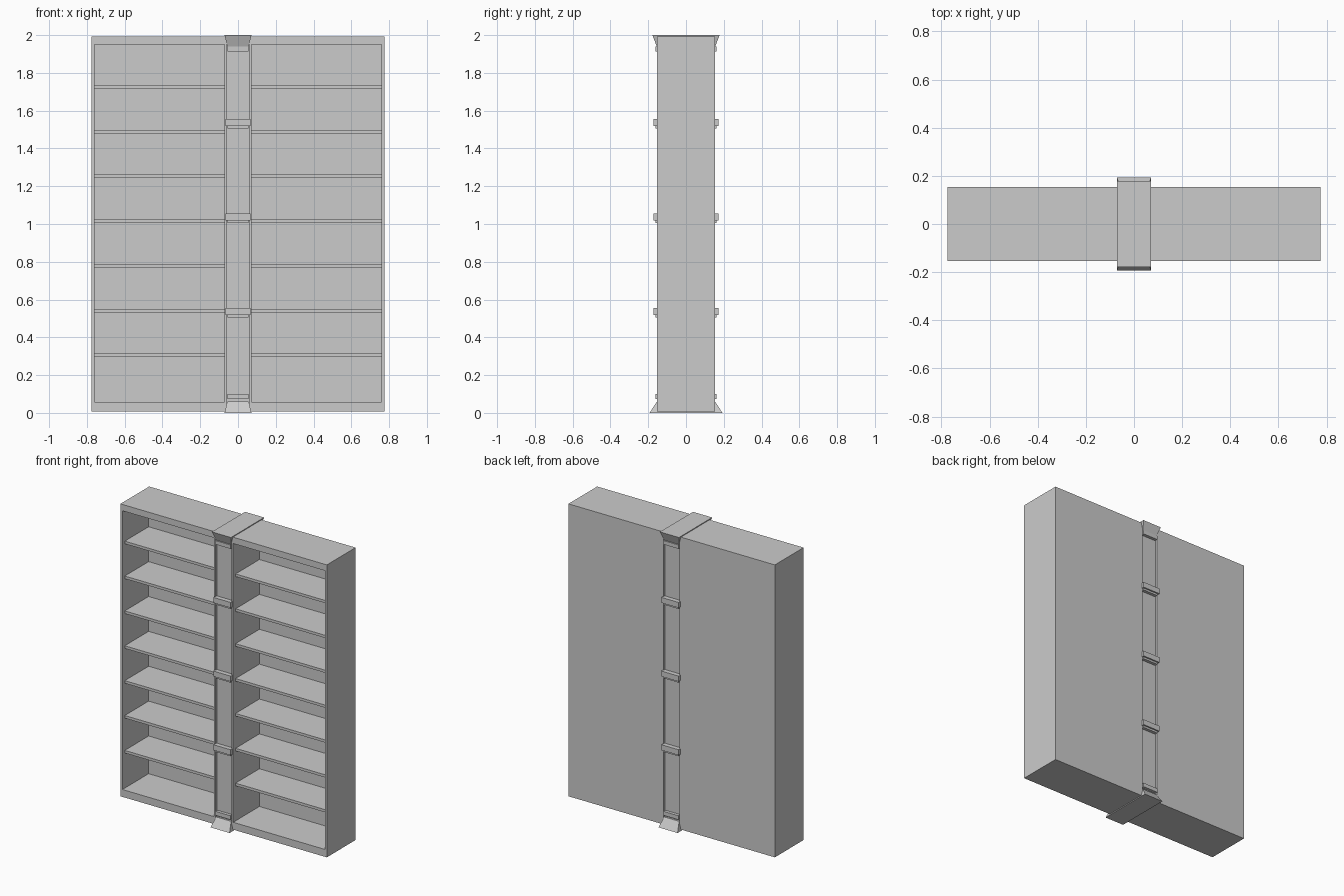
import bpy, bmesh
from mathutils import Vector

if "Cube" in bpy.data.objects:
    bpy.data.objects.remove(bpy.data.objects["Cube"])


def add_box(bm, lo, hi):
    v = bmesh.ops.create_cube(bm, size=1)["verts"]
    lo, hi = Vector(lo), Vector(hi)
    for p in v:
        p.co = (lo + hi) / 2 + p.co * (hi - lo)
    return v


def add_frustum(bm, half0, z0, half1, z1):
    for p in add_box(bm, (-.5, -.5, z0), (.5, .5, z1)):
        hx, hy = half0 if p.co.z < (z0 + z1) / 2 else half1
        p.co.x = hx if p.co.x > 0 else -hx
        p.co.y = hy if p.co.y > 0 else -hy


def make(name, bm):
    me = bpy.data.meshes.new(name)
    bm.to_mesh(me)
    bm.free()
    ob = bpy.data.objects.new(name, me)
    bpy.context.collection.objects.link(ob)
    return ob


W, D = 0.775, 0.154          # half width and half depth of the case
Z0, Z1 = 0.008, 1.993        # case bottom and top
IN, OUT = 0.072, 0.76        # bay edges
BACK = 0.127                 # inner face of the back panel

# Case: solid block with two bays and shallow pilaster recesses cut out
bm = bmesh.new()
add_box(bm, (-W, -D, Z0), (W, D, Z1))
case = make("bookcase_body", bm)

bm = bmesh.new()
for s in (-1, 1):
    xs = sorted((s * IN, s * OUT))
    add_box(bm, (xs[0], -0.3, 0.058), (xs[1], BACK, 1.95))
    ys = sorted((s * (D - 0.013), s * 0.3))
    add_box(bm, (-0.06, ys[0], 0.05), (0.06, ys[1], 1.95))
cutter = make("case_cutter", bm)
cutter.hide_render = True

mod = case.modifiers.new("bays", "BOOLEAN")
mod.operation = "DIFFERENCE"
mod.solver = "EXACT"
mod.object = cutter
bpy.context.view_layer.objects.active = case
case.select_set(True)
bpy.ops.object.modifier_apply(modifier=mod.name)
bpy.data.objects.remove(cutter)

# Shelves: seven per bay, set back from the front edge
for side, s in (("left", -1), ("right", 1)):
    bm = bmesh.new()
    xs = sorted((s * IN, s * OUT))
    for i in range(7):
        z = 0.305 + i * 0.2367
        add_box(bm, (xs[0], -D + 0.025, z - 0.009), (xs[1], BACK, z + 0.009))
    make(side + "_shelves", bm)

# Flared capital and base wrapping over the top and under the bottom
bm = bmesh.new()
add_frustum(bm, (0.055, D), 1.938, (0.0715, 0.178), 2.0)
make("pilaster_capital", bm)
bm = bmesh.new()
add_frustum(bm, (0.0715, 0.193), 0.0, (0.056, D), 0.06)
make("pilaster_base", bm)

# Stepped brackets and end bands on both faces of the pilaster
bm = bmesh.new()
for s in (-1, 1):
    def band(hx, depth, z0, z1):
        ys = sorted((s * (D - 0.02), s * depth))
        add_box(bm, (-hx, ys[0], z0), (hx, ys[1], z1))
    for z in (0.505, 1.005, 1.505):
        band(0.056, 0.162, z, z + 0.03)
        band(0.065, 0.172, z + 0.013, z + 0.05)
    band(0.056, 0.162, 1.913, 1.939)
    band(0.056, 0.162, 0.074, 0.101)
make("pilaster_brackets", bm)
